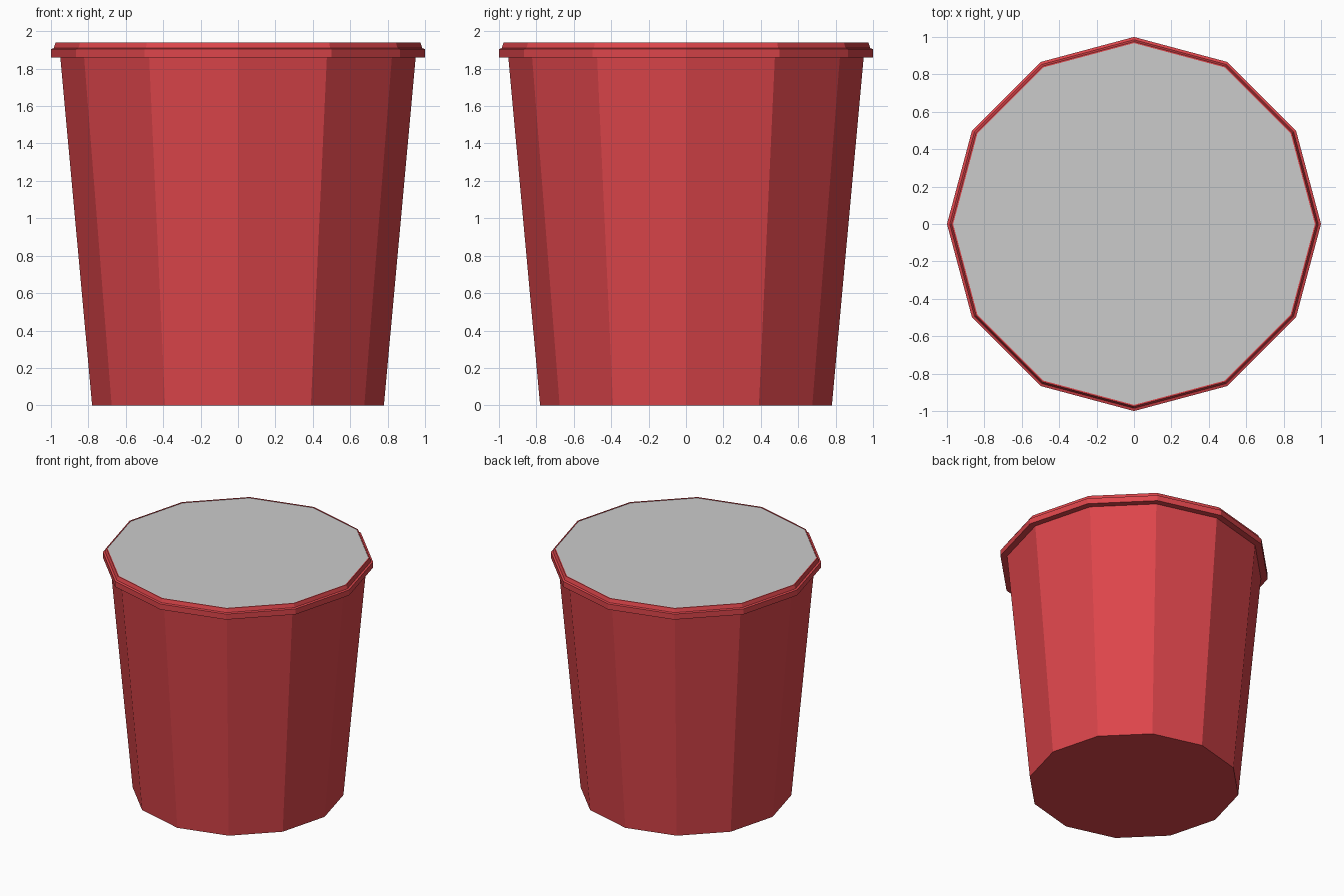
import bpy, math

if "Cube" in bpy.data.objects:
    bpy.data.objects.remove(bpy.data.objects["Cube"])

SIDES = 12


def material(name, color):
    mat = bpy.data.materials.new(name)
    mat.diffuse_color = color
    mat.use_nodes = True
    mat.node_tree.nodes["Principled BSDF"].inputs["Base Color"].default_value = mat.diffuse_color
    return mat


def lathe(name, profile, mat=None, cap_first=False, cap_last=False):
    """Revolve (radius, z) points into a flat-faced twelve-sided shell."""
    verts, faces = [], []
    for r, z in profile:
        for i in range(SIDES):
            a = 2 * math.pi * i / SIDES
            verts.append((r * math.cos(a), r * math.sin(a), z))
    for k in range(len(profile) - 1):
        for i in range(SIDES):
            j = (i + 1) % SIDES
            a, b = k * SIDES, (k + 1) * SIDES
            faces.append((a + i, a + j, b + j, b + i))
    if cap_first:
        faces.append(tuple(reversed(range(SIDES))))
    if cap_last:
        start = (len(profile) - 1) * SIDES
        faces.append(tuple(range(start, start + SIDES)))
    mesh = bpy.data.meshes.new(name)
    mesh.from_pydata(verts, [], faces)
    obj = bpy.data.objects.new(name, mesh)
    bpy.context.collection.objects.link(obj)
    if mat:
        mesh.materials.append(mat)
    return obj


red = material("red", (0.72, 0.06, 0.07, 1))

# Tapered cup with closed base, stepped rim and narrow top lip
lathe("cup", [(0.78, 0), (0.95, 1.86), (1.0, 1.86), (1.0, 1.905),
              (0.985, 1.91), (0.975, 1.94), (0.967, 1.94), (0.967, 1.934)],
      red, cap_first=True)

# Grey lid set almost flush inside the rim
lathe("lid", [(0.967, 1.936)], cap_last=True)
